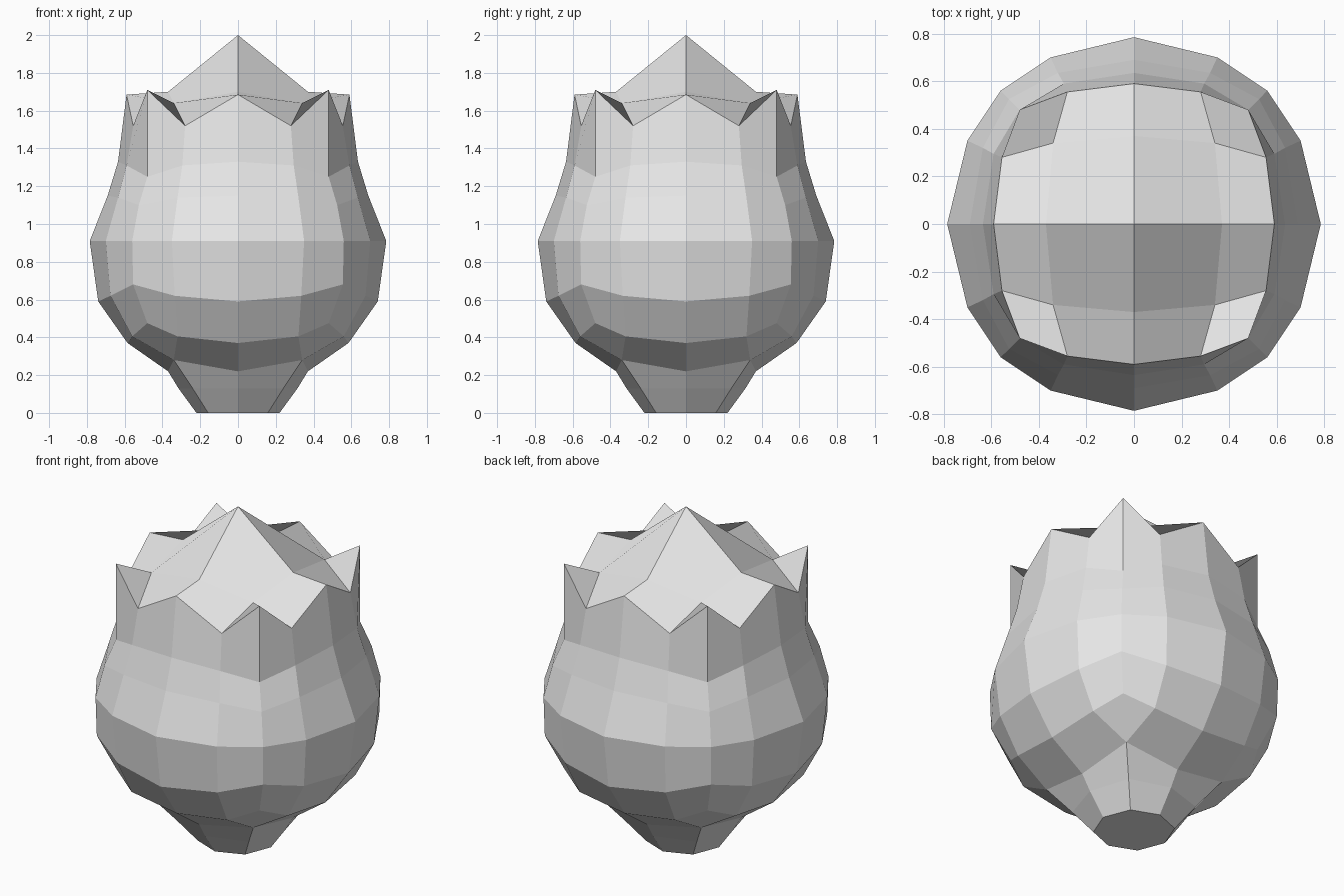
import bpy, bmesh
from math import cos, sin, pi

if "Cube" in bpy.data.objects:
    bpy.data.objects.remove(bpy.data.objects["Cube"], do_unlink=True)

clay = bpy.data.materials.new("light grey")
clay.use_nodes = True
colour = (0.8, 0.8, 0.8, 1)
clay.diffuse_color = colour
clay.node_tree.nodes["Principled BSDF"].inputs["Base Color"].default_value = colour

bm = bmesh.new()


def ring(points):
    """Repeat one quadrant of (x, y, z) points four times around z."""
    verts = []
    for q in range(4):
        c, s = round(cos(q * pi / 2)), round(sin(q * pi / 2))
        verts += [bm.verts.new((c * x - s * y, s * x + c * y, z)) for x, y, z in points]
    return verts


def ring16(axis, axis_z, far, near, mid_z, corner, corner_z):
    return ring([(axis, 0, axis_z), (far, near, mid_z),
                 (corner, corner, corner_z), (near, far, mid_z)])


def ring8(axis, axis_z, corner, corner_z):
    return ring([(axis, 0, axis_z), (corner, corner, corner_z)])


def bridge(low, high):
    n = len(low)
    for i in range(n):
        j = (i + 1) % n
        bm.faces.new((low[i], low[j], high[j], high[i]))


def shoulder(outer, inner):
    """Join a 16-point ring to an 8-point ring with quads only."""
    for q in range(4):
        a = [outer[(4 * q + k) % 16] for k in range(5)]
        b = [inner[(2 * q + k) % 8] for k in range(3)]
        bm.faces.new((a[0], a[1], b[1], b[0]))
        bm.faces.new((a[2], a[3], b[1], a[1]) if q == 2 else (a[1], a[2], a[3], b[1]))
        bm.faces.new((a[4], b[2], b[1], a[3]))


# Stem with a flat octagonal foot
foot = ring8(0.22, 0, 0.158, 0)
stem = ring8(0.315, 0.13, 0.24, 0.13)
neck = ring8(0.37, 0.22, 0.34, 0.28)
bm.faces.new(foot[::-1])
bridge(foot, stem)
bridge(stem, neck)

# Bulbous body up to the jagged rim
body = [
    ring16(0.585, 0.37, 0.56, 0.32, 0.405, 0.48, 0.475),
    ring16(0.74, 0.59, 0.675, 0.335, 0.62, 0.555, 0.68),
    ring16(0.785, 0.91, 0.70, 0.35, 0.91, 0.56, 0.91),
    ring16(0.69, 1.15, 0.635, 0.32, 1.14, 0.525, 1.10),
    ring16(0.635, 1.33, 0.59, 0.295, 1.31, 0.48, 1.25),
    ring16(0.59, 1.685, 0.555, 0.28, 1.52, 0.48, 1.71),
]
shoulder(body[0], neck)
for low, high in zip(body, body[1:]):
    bridge(low, high)

# Pointed crown
crown = ring8(0.37, 1.70, 0.34, 1.64)
shoulder(body[-1], crown)
peak = bm.verts.new((0, 0, 2))
for q in range(4):
    bm.faces.new((crown[2 * q + 1], crown[(2 * q + 2) % 8], peak, crown[2 * q]))

bmesh.ops.recalc_face_normals(bm, faces=bm.faces)
mesh = bpy.data.meshes.new("faceted_bulb")
bm.to_mesh(mesh)
bm.free()
mesh.materials.append(clay)
bulb = bpy.data.objects.new("faceted_bulb", mesh)
bpy.context.scene.collection.objects.link(bulb)
